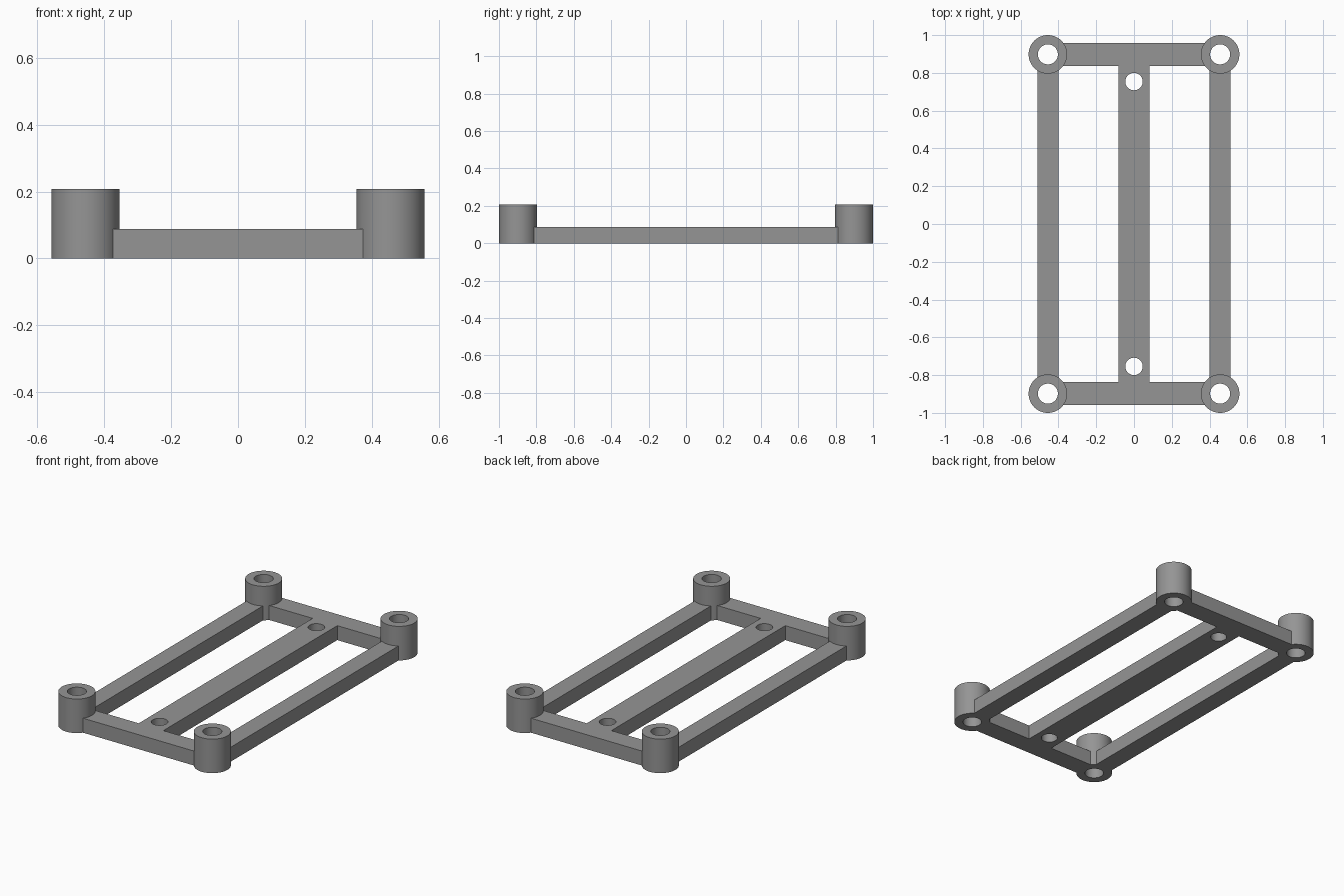
import bpy, math

if "Cube" in bpy.data.objects:
    bpy.data.objects.remove(bpy.data.objects["Cube"])

POST_X, POST_Y = 0.456, 0.898
POST_R, POST_H = 0.102, 0.207
BAR_H = 0.088

grey = bpy.data.materials.new("grey plastic")
grey.diffuse_color = (0.3, 0.3, 0.3, 1)
grey.use_nodes = True
grey.node_tree.nodes["Principled BSDF"].inputs["Base Color"].default_value = grey.diffuse_color


def box(name, x, y, w, d):
    bpy.ops.mesh.primitive_cube_add(size=1, location=(x, y, BAR_H / 2))
    ob = bpy.context.object
    ob.name = name
    ob.scale = (w, d, BAR_H)
    return ob


def cylinder(name, x, y, r, z0, z1):
    bpy.ops.mesh.primitive_cylinder_add(vertices=64, radius=r, depth=z1 - z0,
                                        location=(x, y, (z0 + z1) / 2))
    ob = bpy.context.object
    ob.name = name
    return ob


# Frame bars: centre spine, side rails, end bars
frame = box("mounting_frame", 0, 0, 0.166, 1.74)
bpy.ops.object.transform_apply(location=True, rotation=False, scale=True)
frame.data.materials.append(grey)
parts, holes = [], []
for s in (-1, 1):
    parts.append(box("side_rail", s * POST_X, 0, 0.111, 2 * POST_Y))
    parts.append(box("end_bar", 0, s * 0.897, 2 * POST_X, 0.122))
    # Screw holes at the ends of the spine
    holes.append(cylinder("spine_hole", 0, s * 0.754, 0.046, -0.1, 0.3))
    # Corner standoffs and their bores
    for t in (-1, 1):
        parts.append(cylinder("standoff", s * POST_X, t * POST_Y, POST_R, 0, POST_H))
        holes.append(cylinder("standoff_bore", s * POST_X, t * POST_Y, 0.053, -0.1, 0.3))

# Fuse the parts, then drill the holes
for ops, mode in ((parts, 'UNION'), (holes, 'DIFFERENCE')):
    for ob in ops:
        ob.data.materials.append(grey)
        mod = frame.modifiers.new(ob.name, 'BOOLEAN')
        mod.operation, mod.object, mod.solver = mode, ob, 'EXACT'

bpy.ops.object.select_all(action='DESELECT')
bpy.context.view_layer.objects.active = frame
frame.select_set(True)
for mod in list(frame.modifiers):
    bpy.ops.object.modifier_apply(modifier=mod.name)
for ob in parts + holes:
    bpy.data.objects.remove(ob)

bpy.ops.object.shade_smooth_by_angle(angle=math.radians(30))
